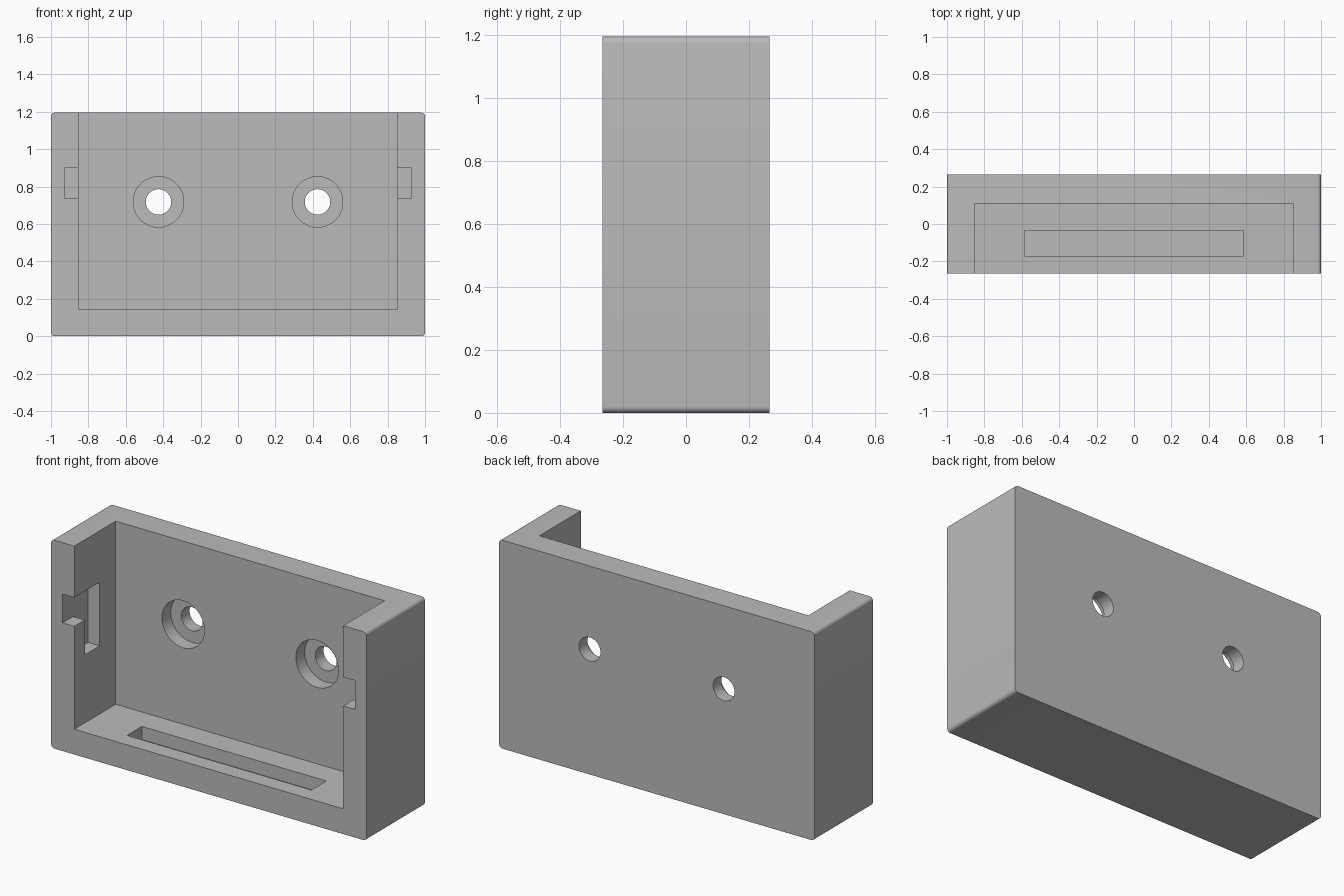
import bpy, bmesh, math
from mathutils import Matrix, Vector

cube = bpy.data.objects.get("Cube")
if cube:
    bpy.data.objects.remove(cube, do_unlink=True)

HALF_W, HALF_D, HEIGHT = 1.0, 0.265, 1.195
INNER_X, INNER_BACK, FLOOR = 0.853, 0.11, 0.145
OUT = 0.1                                # cutter overshoot
SLOT_Y = (-0.17, -0.035)                 # shared by floor and side slots
POCKET_X = 0.927


def make_object(name, bm):
    mesh = bpy.data.meshes.new(name)
    bmesh.ops.recalc_face_normals(bm, faces=bm.faces)
    bm.to_mesh(mesh)
    bm.free()
    obj = bpy.data.objects.new(name, mesh)
    bpy.context.collection.objects.link(obj)
    return obj


def box(name, x, y, z, radius=0):
    lo, hi = Vector((x[0], y[0], z[0])), Vector((x[1], y[1], z[1]))
    bm = bmesh.new()
    bmesh.ops.create_cube(bm, size=1, matrix=Matrix.Translation((lo + hi) / 2)
                          @ Matrix.Diagonal((*(hi - lo), 1)))
    if radius:
        along_y = [e for e in bm.edges
                   if abs(e.verts[0].co.y - e.verts[1].co.y) > 0.1]
        bmesh.ops.bevel(bm, geom=along_y, offset=radius, segments=6,
                        profile=0.5, affect='EDGES')
    return make_object(name, bm)


def drill(name, x, z, radius, y):
    bm = bmesh.new()
    place = Matrix.Translation((x, sum(y) / 2, z)) @ Matrix.Rotation(math.pi / 2, 4, 'X')
    bmesh.ops.create_cone(bm, cap_ends=True, segments=64, radius1=radius,
                          radius2=radius, depth=y[1] - y[0], matrix=place)
    return make_object(name, bm)


# Outer block with rounded corners
body = box("wall_bracket", (-HALF_W, HALF_W), (-HALF_D, HALF_D), (0, HEIGHT), 0.02)

# Main recess, open at the front and top, and the floor slot
cutters = [
    box("recess_cutter", (-INNER_X, INNER_X), (-HALF_D - OUT, INNER_BACK),
        (FLOOR, HEIGHT + OUT)),
    box("floor_slot_cutter", (-0.585, 0.585), SLOT_Y, (0.07, FLOOR + OUT)),
]

# Side pockets with front entry, and counterbored screw holes
for side in (-1, 1):
    span = sorted((side * (INNER_X - OUT), side * POCKET_X))
    cutters += [
        box("entry_cutter", span, (-HALF_D - OUT, SLOT_Y[1]), (0.735, 0.9)),
        box("pocket_cutter", span, SLOT_Y, (0.535, 0.9)),
        drill("counterbore_cutter", side * 0.425, 0.718, 0.135,
              (INNER_BACK - OUT, INNER_BACK + 0.08)),
        drill("screw_hole_cutter", side * 0.425, 0.718, 0.068,
              (INNER_BACK - OUT, HALF_D + OUT)),
    ]

bpy.ops.object.select_all(action='DESELECT')
bpy.context.view_layer.objects.active = body
body.select_set(True)
for cutter in cutters:
    cutter.hide_render = True
    mod = body.modifiers.new(cutter.name, 'BOOLEAN')
    mod.operation, mod.solver, mod.object = 'DIFFERENCE', 'EXACT', cutter
    bpy.ops.object.modifier_apply(modifier=mod.name)
    bpy.data.objects.remove(cutter, do_unlink=True)

# Plain grey finish
grey = bpy.data.materials.new("plain_grey")
grey.use_nodes = True
colour = (0.5, 0.5, 0.5, 1)
grey.diffuse_color = colour
grey.node_tree.nodes["Principled BSDF"].inputs["Base Color"].default_value = colour
body.data.materials.clear()
body.data.materials.append(grey)
bpy.ops.object.shade_smooth_by_angle(angle=math.radians(30))
